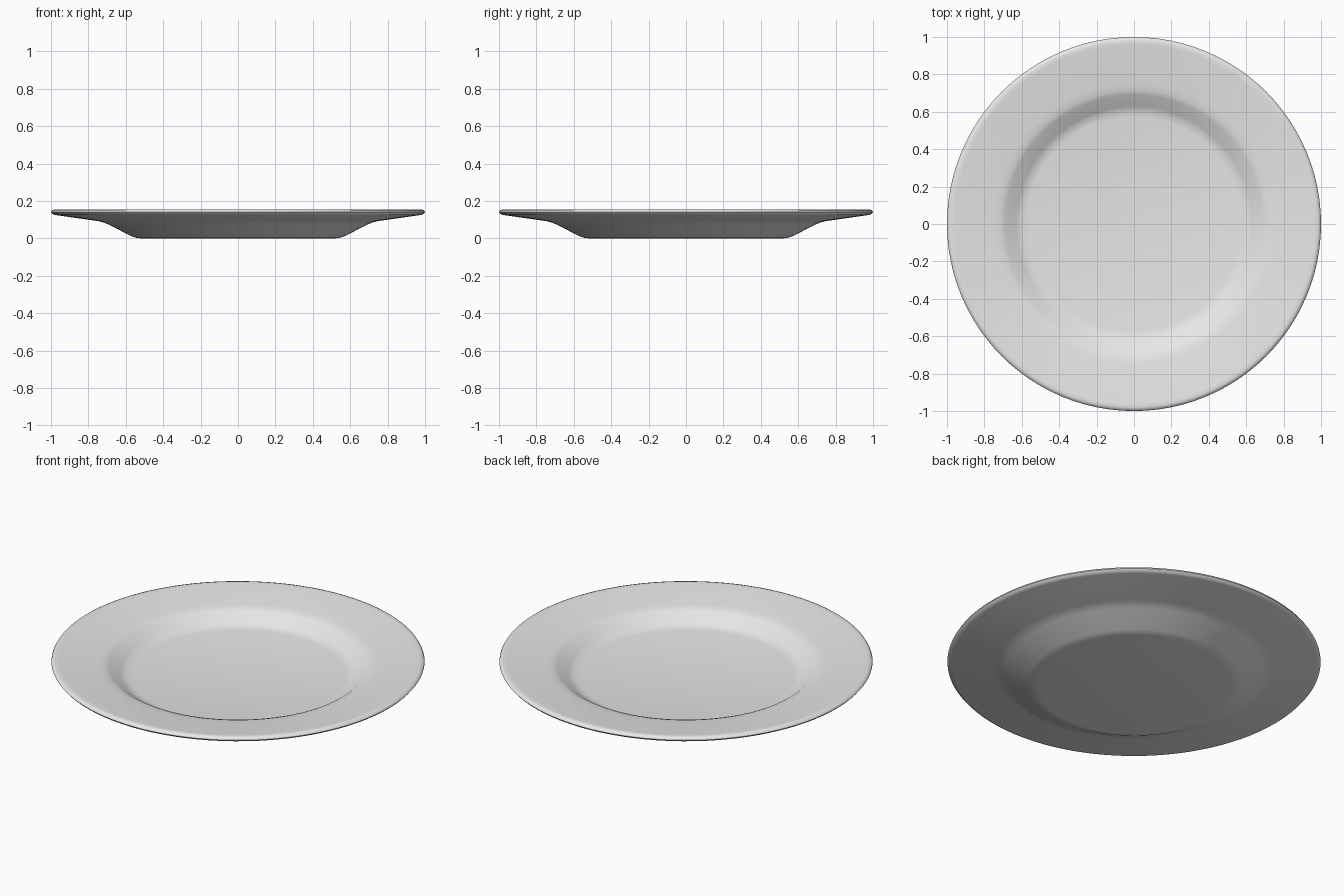
import bpy, bmesh, math

cube = bpy.data.objects.get("Cube")
if cube:
    bpy.data.objects.remove(cube, do_unlink=True)

SEGMENTS = 96

glaze = bpy.data.materials.new("white_glaze")
glaze.use_nodes = True
colour = (0.8, 0.8, 0.8, 1)
glaze.diffuse_color = colour
glaze.node_tree.nodes["Principled BSDF"].inputs["Base Color"].default_value = colour

# Cross-section (radius, height): base, sloped wall, flange, rounded rim, flange, well
profile = [
    (0, 0), (0.52, 0), (0.545, 0.003), (0.57, 0.012), (0.69, 0.073),
    (0.715, 0.084), (0.745, 0.092), (0.975, 0.125),
    (0.992, 0.13), (1, 0.14), (0.994, 0.151), (0.98, 0.155), (0.96, 0.153),
    (0.75, 0.131), (0.715, 0.126), (0.69, 0.117), (0.63, 0.074),
    (0.605, 0.063), (0.575, 0.058), (0, 0.058),
]

# Revolve the cross-section into the plate
bm = bmesh.new()
verts = [bm.verts.new((r, 0, z)) for r, z in profile]
edges = [bm.edges.new(pair) for pair in zip(verts, verts[1:])]
bmesh.ops.spin(bm, geom=verts + edges, cent=(0, 0, 0), axis=(0, 0, 1),
               angle=math.tau, steps=SEGMENTS, use_merge=True)
bmesh.ops.remove_doubles(bm, verts=bm.verts, dist=0.0001)
bmesh.ops.recalc_face_normals(bm, faces=bm.faces)

mesh = bpy.data.meshes.new("plate")
bm.to_mesh(mesh)
bm.free()
mesh.materials.append(glaze)
plate = bpy.data.objects.new("plate", mesh)
bpy.context.collection.objects.link(plate)

bpy.context.view_layer.objects.active = plate
plate.select_set(True)
bpy.ops.object.shade_smooth_by_angle(angle=math.radians(50))
